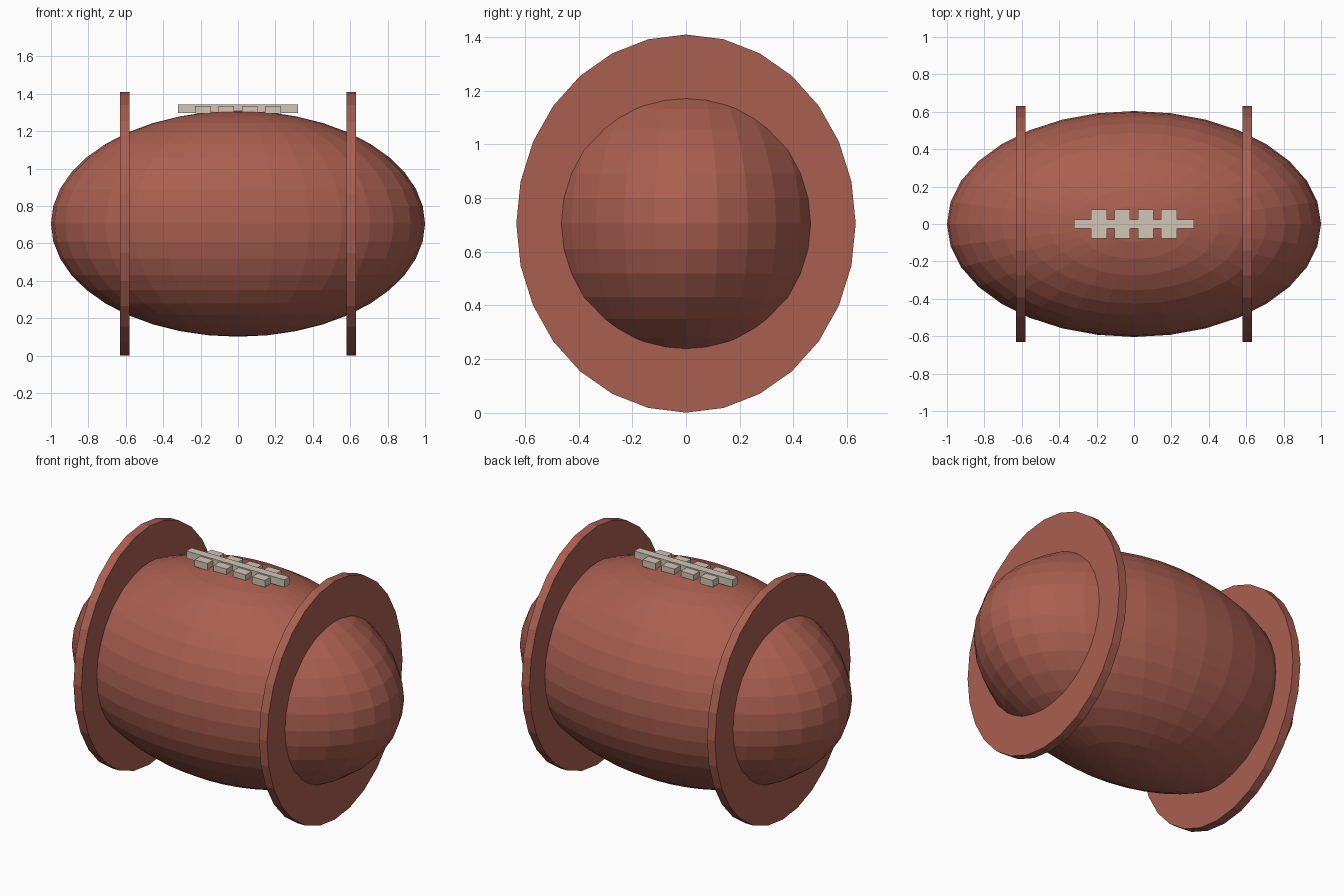
import bpy
import math

if "Cube" in bpy.data.objects:
    bpy.data.objects.remove(bpy.data.objects["Cube"])

CENTRE_Z = 0.705


def material(name, rgb):
    mat = bpy.data.materials.new(name)
    mat.diffuse_color = (*rgb, 1.0)
    mat.use_nodes = True
    mat.node_tree.nodes["Principled BSDF"].inputs["Base Color"].default_value = mat.diffuse_color
    return mat


leather = material("brown_leather", (0.40, 0.113, 0.08))
lace = material("pale_lace", (0.64, 0.56, 0.47))


def finish(name, mat, scale):
    obj = bpy.context.object
    obj.name = name
    obj.scale = scale
    bpy.ops.object.transform_apply(location=False, rotation=True, scale=True)
    obj.data.materials.append(mat)
    return obj


def box(name, x, z_low, z_high, half_x, half_y):
    bpy.ops.mesh.primitive_cube_add(size=2, location=(x, 0, (z_low + z_high) / 2))
    return finish(name, lace, (half_x, half_y, (z_high - z_low) / 2))


# Ball: stretched faceted sphere with vertical poles
bpy.ops.mesh.primitive_uv_sphere_add(segments=32, ring_count=20, radius=1,
                                     location=(0, 0, CENTRE_Z))
finish("ball", leather, (1.0, 0.604, 0.604))

# End discs: slightly oval, 28 sided, standing across the ball
for side, x in (("left", -0.606), ("right", 0.606)):
    bpy.ops.mesh.primitive_cylinder_add(vertices=28, radius=1, depth=2,
                                        location=(x, 0, CENTRE_Z),
                                        rotation=(0, math.pi / 2, 0))
    bpy.ops.object.transform_apply(location=False, rotation=True, scale=False)
    finish(side + "_disc", leather, (0.026, 0.632, 0.704))

# Lacing: one long bar and four cross stitches
box("lace_bar", 0, 1.298, 1.342, 0.32, 0.024)
for i in range(4):
    box("lace_stitch_%d" % (i + 1), (i - 1.5) * 0.125, 1.295, 1.335, 0.042, 0.078)
